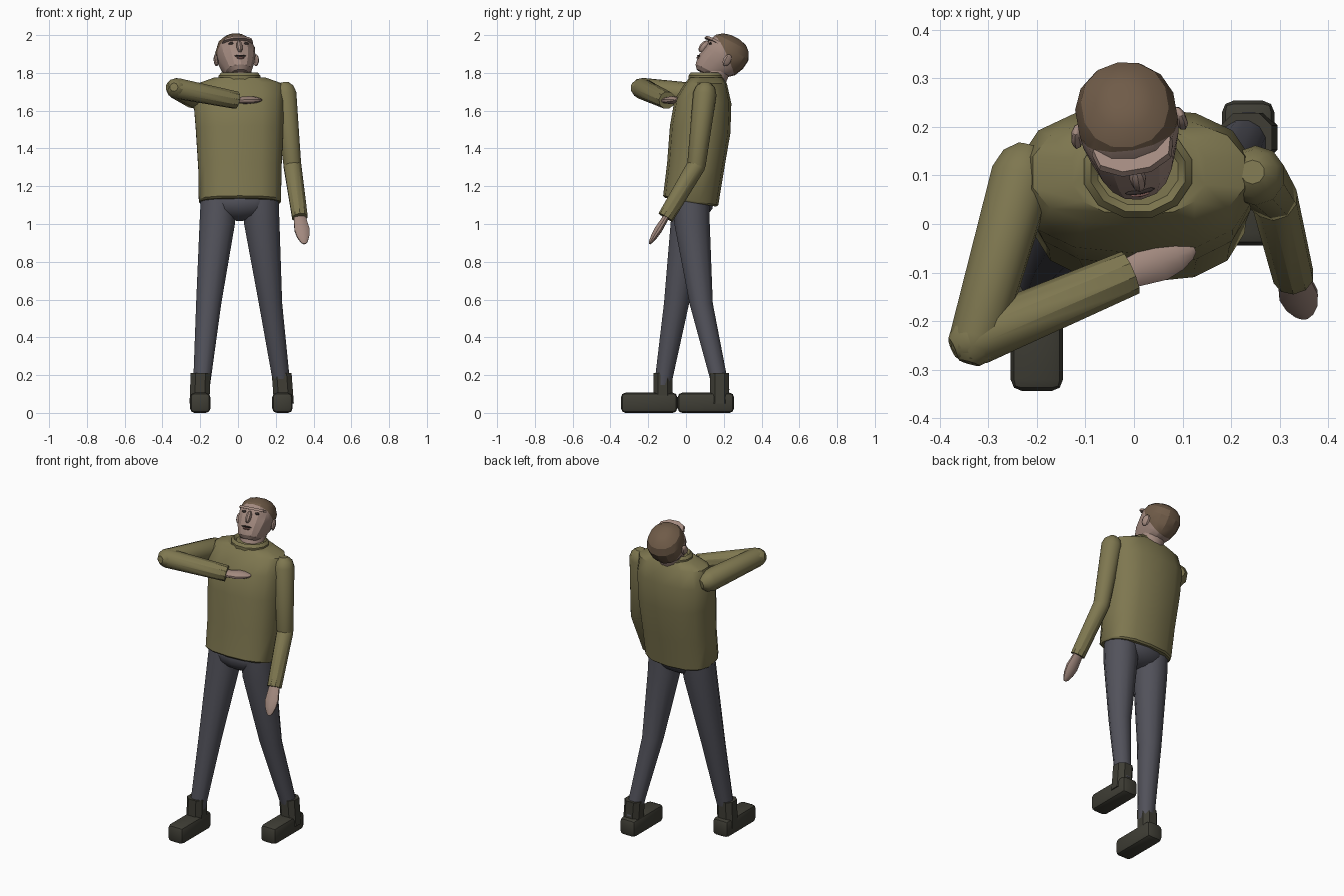
import bpy, bmesh
from math import pi, sin, cos, radians
from mathutils import Vector as V, Matrix as M

if "Cube" in bpy.data.objects:
    bpy.data.objects.remove(bpy.data.objects["Cube"])


def mat(name, rgb):
    m = bpy.data.materials.new(name)
    m.diffuse_color = (*rgb, 1)
    m.use_nodes = True
    m.node_tree.nodes["Principled BSDF"].inputs["Base Color"].default_value = m.diffuse_color
    return m


OLIVE = mat("olive_wool", (0.21, 0.185, 0.08))
PANTS = mat("slate_cloth", (0.085, 0.085, 0.105))
BOOT = mat("dark_leather", (0.05, 0.048, 0.036))
SKIN = mat("skin", (0.36, 0.25, 0.21))
HAIR = mat("hair", (0.16, 0.105, 0.065))
DARK = mat("dark_detail", (0.03, 0.022, 0.02))
LIP = mat("lip", (0.28, 0.14, 0.12))


def finish(name, bm, mats, angle=35):
    bmesh.ops.recalc_face_normals(bm, faces=bm.faces)
    me = bpy.data.meshes.new(name)
    bm.to_mesh(me)
    bm.free()
    ob = bpy.data.objects.new(name, me)
    bpy.context.collection.objects.link(ob)
    for m in mats:
        me.materials.append(m)
    bpy.ops.object.select_all(action='DESELECT')
    ob.select_set(True)
    bpy.context.view_layer.objects.active = ob
    bpy.ops.object.shade_smooth_by_angle(angle=radians(angle))
    return ob


def ring(c, u, v, ru, rv, n, p=1.0):
    """Closed loop around c; p below 1 makes the oval boxier."""
    pts = []
    for i in range(n):
        a = 2 * pi * (i + 0.5) / n
        x, y = cos(a), sin(a)
        x, y = [(abs(k) ** p) * (1 if k > 0 else -1) for k in (x, y)]
        pts.append(V(c) + u * (x * ru) + v * (y * rv))
    return pts


def loft(rings):
    bm = bmesh.new()
    loops = [[bm.verts.new(p) for p in r] for r in rings]
    n = len(loops[0])
    for a, b in zip(loops, loops[1:]):
        for i in range(n):
            j = (i + 1) % n
            bm.faces.new((a[i], a[j], b[j], b[i]))
    bm.faces.new(loops[0][::-1])
    bm.faces.new(loops[-1])
    return bm


def tube(name, a, b, profile, m, side=(1, 0, 0), flat=1.0, n=10):
    """Loft along a-b; profile holds (fraction along, radius)."""
    a, b = V(a), V(b)
    d = (b - a).normalized()
    u = V(side)
    u = (u - d * u.dot(d)).normalized()
    w = d.cross(u)
    rings = [ring(a.lerp(b, t), u, w, r, r * flat, n) for t, r in profile]
    return finish(name, loft(rings), [m])


def limb(name, a, b, ra, rb, m, end=True, n=10):
    """Tapered limb with a domed start and optional domed end."""
    L = (V(b) - V(a)).length
    prof = [(-0.95 * ra / L, ra * 0.4), (-0.6 * ra / L, ra * 0.8), (0, ra), (1, rb)]
    if end:
        prof += [(1 + 0.6 * rb / L, rb * 0.8), (1 + 0.95 * rb / L, rb * 0.4)]
    return tube(name, a, b, prof, m, n=n, side=(0.3, 0.2, 1) if abs(a[2] - b[2]) < 0.2 else (1, 0, 0))


def blob(name, mtx, size, m, seg=8, rings=6):
    bm = bmesh.new()
    bmesh.ops.create_uvsphere(bm, u_segments=seg, v_segments=rings, radius=1)
    bm.transform(mtx @ M.Diagonal((*size, 1)))
    return finish(name, bm, [m])


X, Y, Z = V((1, 0, 0)), V((0, 1, 0)), V((0, 0, 1))

# Sweater body, leaning back
body = [(1.115, .01, .025, .215, .135, -.17), (1.125, .01, .025, .222, .146, -.17),
        (1.3, .01, .05, .225, .15, -.15), (1.5, .008, .075, .236, .16, -.12),
        (1.65, .003, .09, .243, .15, -.08), (1.745, .01, .107, .222, .11, -.03),
        (1.775, .01, .108, .14, .09, 0)]
finish("sweater_body", loft([ring((x, y, z), X, Y + Z * s, rx, ry, 14, 0.8)
                             for z, x, y, rx, ry, s in body]), [OLIVE])

# Collar and neck
col = [(1.745, .115, .098), (1.785, .115, .098), (1.802, .1, .085), (1.785, .085, .07)]
finish("collar", loft([ring((.008, .108, z), X, Y, rx, ry, 12) for z, rx, ry in col]), [OLIVE])
tube("neck", (.005, .125, 1.73), (-.005, .18, 1.86), [(0, .075), (1, .075)], SKIN, n=12)

# Head: loft, then cut along the hairline
H = M.Translation((-.01, .195, 1.88)) @ M.Rotation(radians(10), 4, 'Z') @ M.Rotation(radians(-28), 4, 'X')
skull = [(-.12, .045, .045, .05), (-.1, .033, .07, .08), (-.05, .01, .09, .112),
         (0, -.005, .102, .118), (.05, -.01, .105, .118), (.09, -.01, .09, .1),
         (.115, -.01, .06, .07), (.126, -.01, .025, .03)]
bm = loft([ring((0, -f, z), X, Y, rx, rf, 14, 0.92) for z, f, rx, rf in skull])
cut_co, cut_no = V((0, 0, .012)), V((0, .75, 1)).normalized()
bmesh.ops.bisect_plane(bm, geom=bm.verts[:] + bm.edges[:] + bm.faces[:], plane_co=cut_co, plane_no=cut_no)
for f in bm.faces:
    f.material_index = int((f.calc_center_median() - cut_co).dot(cut_no) > 0)
bm.transform(H)
finish("head", bm, [SKIN, HAIR], 25)

# Face
brow = bmesh.new()
outline = [(-.085, -.07), (-.075, -.108), (-.03, -.132), (.03, -.132), (.075, -.108), (.085, -.07)]
low = [brow.verts.new((x, y, .048)) for x, y in outline]
top = [brow.verts.new((x * .95, y + .004, .062)) for x, y in outline]
brow.faces.new(low)
brow.faces.new(top)
for i in range(6):
    j = (i + 1) % 6
    brow.faces.new((low[i], low[j], top[j], top[i]))
brow.transform(H)
finish("brow", brow, [SKIN])
blob("nose", H @ M.Translation((0, -.118, .005)) @ M.Rotation(radians(-12), 4, 'X'), (.017, .022, .037), SKIN)
blob("mouth", H @ M.Translation((0, -.119, -.052)), (.032, .007, .005), DARK)
blob("lower_lip", H @ M.Translation((0, -.118, -.063)), (.022, .008, .006), LIP)
for s, side in ((-1, "right"), (1, "left")):
    blob(side + "_eye", H @ M.Translation((s * .04, -.1, .032)), (.015, .008, .008), DARK)
    blob(side + "_ear", H @ M.Translation((s * .107, .01, -.01)) @ M.Rotation(radians(s * 20), 4, 'Z'),
         (.013, .024, .034), SKIN)

# Right arm folded across the chest
limb("right_upper_arm", (-.23, .1, 1.675), (-.325, -.235, 1.718), .066, .056, OLIVE)
limb("right_forearm", (-.325, -.235, 1.718), (-.008, -.1, 1.655), .056, .047, OLIVE, end=False)
# Left arm hanging
limb("left_upper_arm", (.25, .1, 1.69), (.288, .055, 1.31), .062, .049, OLIVE)
limb("left_forearm", (.288, .055, 1.31), (.328, -.108, 1.035), .049, .043, OLIVE, end=False)

# Hands
palm = [(-.1, .03), (.2, .036), (.5, .042), (.75, .034), (.93, .02), (1, .009)]
tube("right_hand", (-.015, -.103, 1.655), (.125, -.05, 1.657), palm, SKIN, side=(-.35, 1, .1), flat=.5)
tube("left_hand", (.325, -.1, 1.045), (.352, -.193, .895), palm, SKIN, side=(1, .1, 0), flat=.5)

# Hips, trousers and boots
blob("hips", M.Translation((.01, .028, 1.12)), (.19, .12, .105), PANTS, 14, 8)
legs = {
    "right": [(1.14, -.1, .028, .1), (1.0, -.11, .012, .097), (.58, -.155, -.05, .069), (.12, -.195, -.128, .045)],
    "left": [(1.14, .118, .028, .1), (1.0, .126, .032, .097), (.58, .172, .08, .064), (.12, .236, .187, .045)],
}
for side, rows in legs.items():
    finish(side + "_leg", loft([ring((x, y, z), X, Y, r, r, 12) for z, x, y, r in rows]), [PANTS])
for side, x, y in (("right", -.2, -.195), ("left", .235, .105)):
    bm = bmesh.new()
    bmesh.ops.create_cube(bm, size=1)
    bm.transform(M.Translation((x, y, .0535)) @ M.Diagonal((.108, .298, .107, 1)))
    bmesh.ops.bevel(bm, geom=bm.edges[:], offset=.024, segments=2, affect='EDGES', profile=.5)
    finish(side + "_boot_foot", bm, [BOOT])
    lean = .008 if side == "left" else -.004
    finish(side + "_boot_shaft", loft([ring((x + k * lean, y + .073, z), X, Y, .056, .054, 8, .8)
                                       for z, k in ((.05, 1), (.21, -.5))]), [BOOT])
